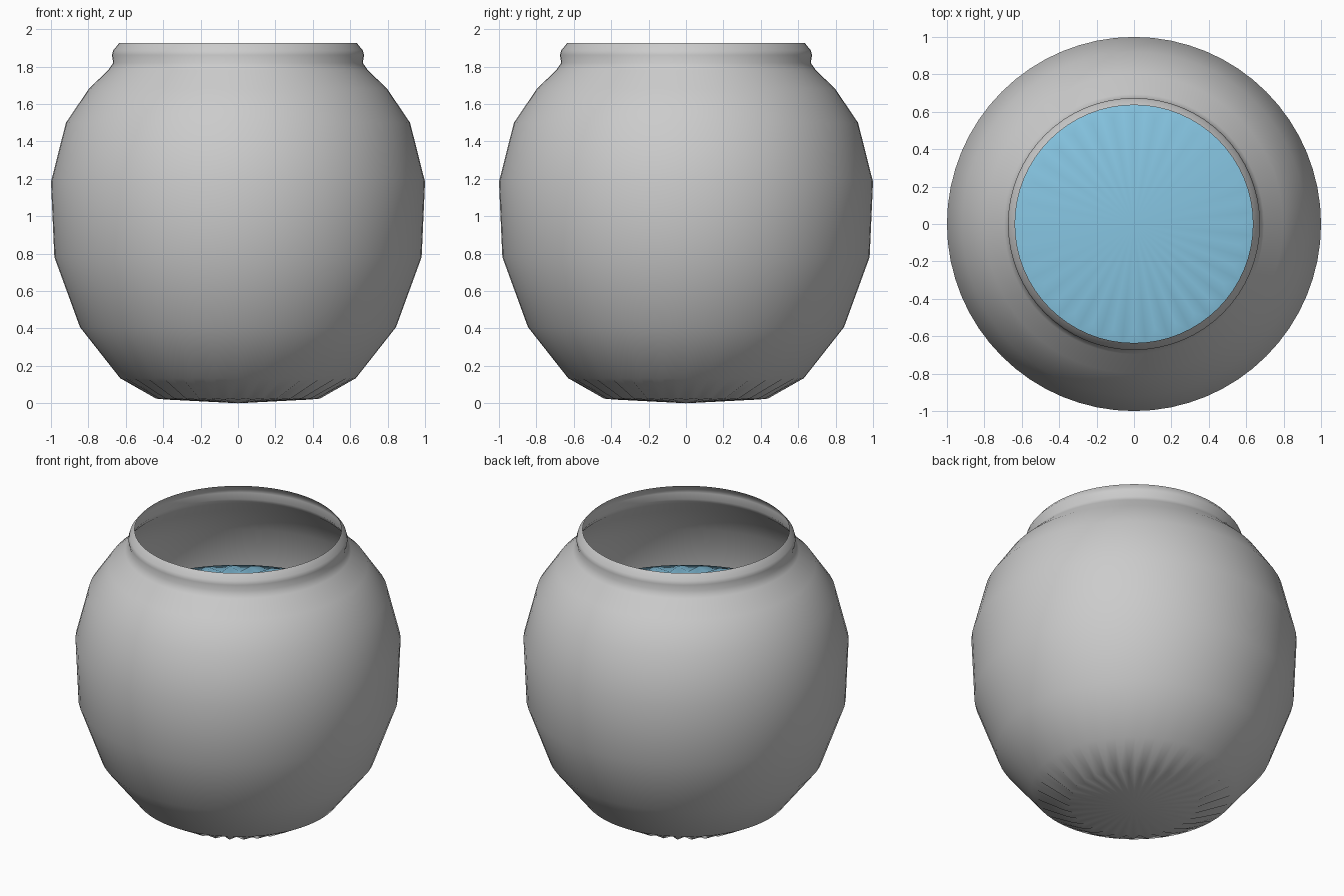
import bpy, bmesh, math

if "Cube" in bpy.data.objects:
    bpy.data.objects.remove(bpy.data.objects["Cube"])

SIDES = 64


def lathe(name, profile, color=None):
    """Revolve rows of (r, z) or (r_even, z_even, r_odd, z_odd); r = 0 is a pole."""
    bm = bmesh.new()
    rings = []
    for p in profile:
        if p[0] == 0:
            rings.append([bm.verts.new((0, 0, p[1]))] * SIDES)
            continue
        ring = []
        for i in range(SIDES):
            r, z = p[-2:] if i % 2 else p[:2]
            a = 2 * math.pi * i / SIDES
            ring.append(bm.verts.new((r * math.cos(a), r * math.sin(a), z)))
        rings.append(ring)
    for lo, hi in zip(rings, rings[1:]):
        for i in range(SIDES):
            j = (i + 1) % SIDES
            corners = [lo[i], lo[j], hi[j], hi[i]]
            face = bm.faces.new(list(dict.fromkeys(corners)))
            face.smooth = True
    bm.normal_update()
    mesh = bpy.data.meshes.new(name)
    bm.to_mesh(mesh)
    bm.free()
    obj = bpy.data.objects.new(name, mesh)
    bpy.context.collection.objects.link(obj)
    if color:
        mat = bpy.data.materials.new(name + "_color")
        mat.diffuse_color = color
        mat.use_nodes = True
        mat.node_tree.nodes["Principled BSDF"].inputs["Base Color"].default_value = mat.diffuse_color
        mesh.materials.append(mat)
    return obj


# Thin open glass bowl, with a rippled base and a rolled lip
lathe("bowl", [
    (0, 0), (0.385, 0.02, 0.44, 0.025), (0.63, 0.134), (0.845, 0.407),
    (0.982, 0.782), (1.0, 1.184), (0.92, 1.5), (0.797, 1.682),
    (0.695, 1.78), (0.667, 1.82), (0.674, 1.862), (0.667, 1.887),
    (0.636, 1.925)])

# Water filling the bowl, with a rippled, gently rounded top
lathe("water", [
    (0, 0.03), (0.375, 0.045, 0.43, 0.05), (0.615, 0.155), (0.825, 0.42),
    (0.955, 0.785), (0.96, 1.15), (0.86, 1.285),
    (0.57, 1.375, 0.65, 1.375), (0, 1.385)],
    (0.24, 0.56, 0.76, 1))
